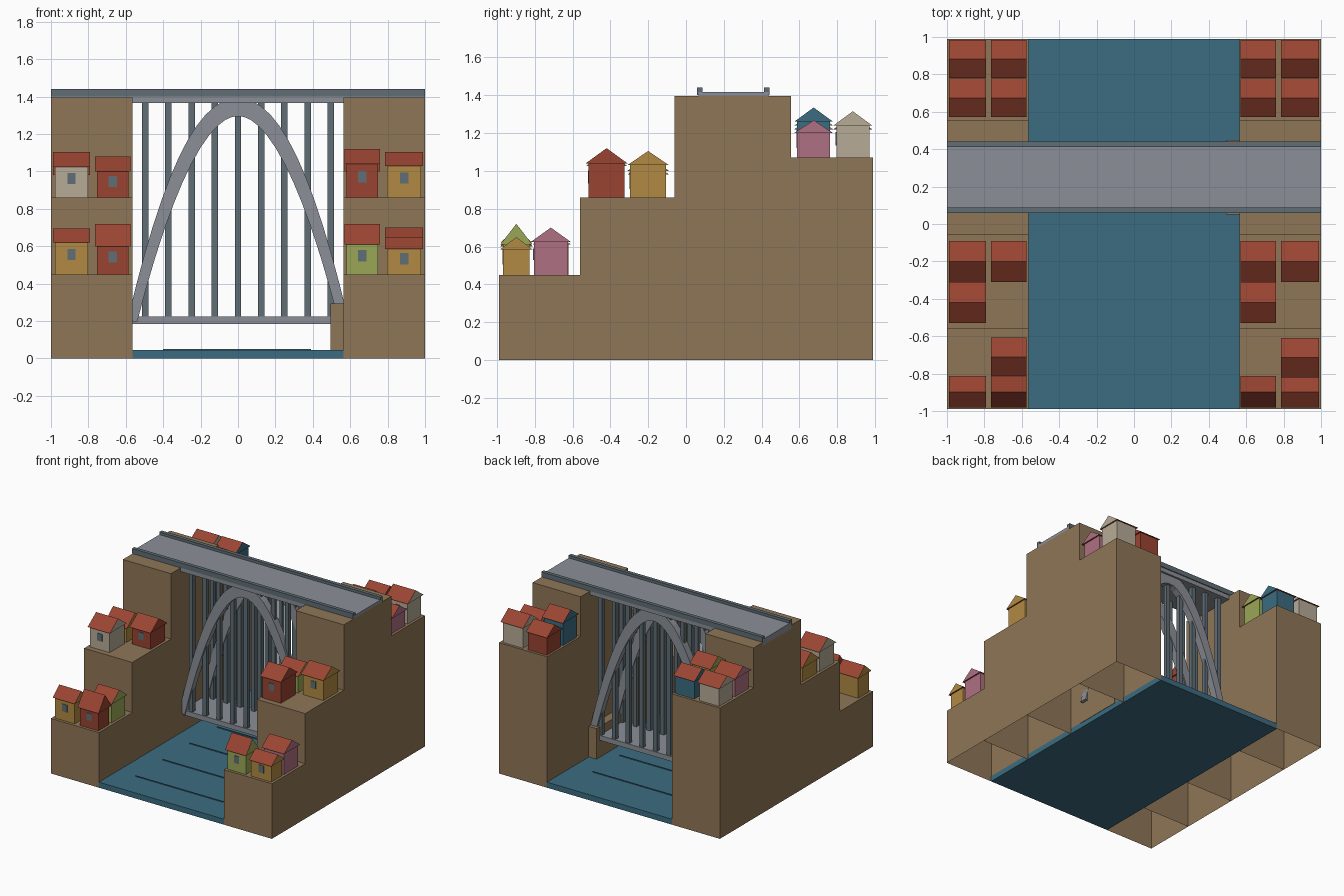
import bpy, bmesh
from mathutils import Vector

cube = bpy.data.objects.get("Cube")
if cube:
    bpy.data.objects.remove(cube, do_unlink=True)


def material(name, hex_code):
    def linear(i):
        c = int(hex_code[i:i + 2], 16) / 255
        return c / 12.92 if c < 0.04045 else ((c + 0.055) / 1.055) ** 2.4
    mat = bpy.data.materials.new(name)
    mat.use_nodes = True
    color = (linear(0), linear(2), linear(4), 1)
    mat.diffuse_color = color
    mat.node_tree.nodes["Principled BSDF"].inputs["Base Color"].default_value = color
    return mat


EARTH = material("earth brown", "8F7657")
WATER = material("river teal", "3C6C81")
STONE = material("bridge grey", "8B8F96")
STEEL = material("slate grey", "606E76")
BRICK = material("brick red", "9A4431")
OCHRE = material("ochre", "B18A42")
CREAM = material("cream", "B7AB97")
PINK = material("rose pink", "AF7082")
GREEN = material("leaf green", "9AA757")


def finish(name, bm, *mats):
    bmesh.ops.recalc_face_normals(bm, faces=bm.faces)
    mesh = bpy.data.meshes.new(name)
    bm.to_mesh(mesh)
    bm.free()
    for m in mats:
        mesh.materials.append(m)
    obj = bpy.data.objects.new(name, mesh)
    bpy.context.scene.collection.objects.link(obj)
    return obj


def box(name, mat, x, y, z, open_bottom=False):
    """Box from (low, high) ranges on each axis."""
    bm = bmesh.new()
    bmesh.ops.create_cube(bm, size=1)
    for v in bm.verts:
        v.co = Vector([r[0] + (c + 0.5) * (r[1] - r[0]) for r, c in zip((x, y, z), v.co)])
    finished = finish(name, bm, mat)
    if open_bottom:
        bm = bmesh.new()
        bm.from_mesh(finished.data)
        bottom = [f for f in bm.faces if f.normal.z < -0.5]
        bmesh.ops.delete(bm, geom=bottom, context="FACES")
        bm.to_mesh(finished.data)
        bm.free()
    return finished


def span(center, width):
    return center - width / 2, center + width / 2


# Terraced cliffs on both banks, hollow underneath
TERRACES = [(-0.99, -0.56, 0.45), (-0.56, -0.06, 0.86),
            (-0.06, 0.555, 1.395), (0.555, 0.99, 1.07)]
for side, xs in (("right", (-1, -0.565)), ("left", (0.565, 1))):
    for i, (y0, y1, top) in enumerate(TERRACES):
        box(f"{side}_terrace_{i + 1}", EARTH, xs, (y0, y1), (0, top), True)

# River with thin ripples
box("river", WATER, (-0.567, 0.567), (-0.99, 0.99), (0, 0.045))
for i in range(5):
    box(f"ripple_{i + 1}", WATER, (-0.4, 0.39), span(-0.75 + 0.35 * i, 0.005), (0.04, 0.052))

# Bridge deck, kerbs, lower platform and rock footing
box("bridge_deck", STONE, (-1, 1), (0.065, 0.435), (1.365, 1.418))
for name, y in (("front_kerb", 0.073), ("back_kerb", 0.427)):
    box(name, STEEL, (-1, 1), span(y, 0.03), (1.4, 1.44))
box("lower_platform", STONE, (-0.565, 0.5), (0.09, 0.41), (0.185, 0.225))
box("rock_footing", EARTH, (0.495, 0.57), (0.05, 0.45), (0.04, 0.295))


def arch(name, y0, y1, steps=24):
    """Parabolic rib, thicker at the crown than at the feet."""
    bm = bmesh.new()
    rings = []
    for i in range(steps + 1):
        t = -1 + 2 * i / steps
        center = Vector((0.565 * t, 0, 1.345 - 1.145 * t * t))
        normal = Vector((2.29 * t, 0, 0.565)).normalized()
        half = 0.05 - 0.024 * abs(t)
        ring = []
        for y, s in ((y0, 1), (y1, 1), (y1, -1), (y0, -1)):
            p = center + normal * half * s
            ring.append(bm.verts.new((p.x, y, min(p.z, 1.39))))
        rings.append(ring)
    for a, b in zip(rings, rings[1:]):
        for k in range(4):
            n = (k + 1) % 4
            bm.faces.new((a[k], a[n], b[n], b[k]))
    bm.faces.new(rings[0])
    bm.faces.new(rings[-1])
    finish(name, bm, STONE)


arch("front_arch", 0.08, 0.14)
arch("back_arch", 0.36, 0.42)

# Two rows of columns between platform and deck
for row, y in (("front", 0.115), ("back", 0.385)):
    for i in range(9):
        box(f"{row}_column_{i + 1}", STEEL, span(-0.496 + 0.124 * i, 0.034),
            span(y, 0.034), (0.22, 1.37))


def house(label, wall, x, y, width, depth, base, eave, peak):
    """Walls, a gabled roof with wall-coloured ends and one front window."""
    wall_depth = depth - 0.03
    box(f"{label}_walls", wall, span(x, width - 0.022), span(y, wall_depth), (base, eave + 0.002))
    bm = bmesh.new()
    ends = []
    for px in span(x, width):
        ends.append([bm.verts.new((px, y - depth / 2, eave)),
                     bm.verts.new((px, y + depth / 2, eave)),
                     bm.verts.new((px, y, peak))])
    a, b = ends
    for end in ends:
        bm.faces.new(end).material_index = 1
    for k in range(3):
        n = (k + 1) % 3
        bm.faces.new((a[k], a[n], b[n], b[k]))
    finish(f"{label}_roof", bm, BRICK, wall)
    front = y - wall_depth / 2
    mid = base + 0.62 * (eave - base)
    box(f"{label}_window", STEEL, span(x, 0.045), (front - 0.004, front + 0.002), span(mid, 0.06))


# Houses: wall colour, column, y, depth, base, eave, peak
COLUMNS = {"outer_right": (-0.89, 0.2), "inner_right": (-0.67, 0.19),
           "inner_left": (0.665, 0.19), "outer_left": (0.888, 0.204)}
HOUSES = [
    (OCHRE, "outer_right", -0.897, 0.17, 0.45, 0.62, 0.695),
    (BRICK, "inner_right", -0.897, 0.17, 0.45, 0.60, 0.72),
    (GREEN, "inner_right", -0.71, 0.205, 0.45, 0.61, 0.69),
    (GREEN, "inner_left", -0.897, 0.17, 0.45, 0.61, 0.72),
    (OCHRE, "outer_left", -0.897, 0.17, 0.45, 0.585, 0.65),
    (PINK, "outer_left", -0.715, 0.21, 0.45, 0.625, 0.70),
    (CREAM, "outer_right", -0.42, 0.22, 0.86, 1.025, 1.105),
    (OCHRE, "outer_right", -0.20, 0.22, 0.86, 0.98, 1.07),
    (BRICK, "inner_right", -0.20, 0.22, 0.86, 1.0, 1.08),
    (BRICK, "inner_left", -0.42, 0.22, 0.86, 1.04, 1.12),
    (GREEN, "inner_left", -0.20, 0.22, 0.86, 1.0, 1.08),
    (OCHRE, "outer_left", -0.20, 0.22, 0.86, 1.03, 1.105),
    (PINK, "outer_right", 0.675, 0.205, 1.07, 1.22, 1.29),
    (CREAM, "outer_right", 0.882, 0.205, 1.07, 1.22, 1.29),
    (GREEN, "inner_right", 0.675, 0.205, 1.07, 1.24, 1.31),
    (WATER, "inner_right", 0.882, 0.205, 1.07, 1.22, 1.29),
    (WATER, "inner_left", 0.675, 0.205, 1.07, 1.26, 1.335),
    (BRICK, "inner_left", 0.882, 0.205, 1.07, 1.22, 1.29),
    (PINK, "outer_left", 0.675, 0.205, 1.07, 1.2, 1.268),
    (CREAM, "outer_left", 0.882, 0.205, 1.07, 1.24, 1.315),
]
for i, (wall, column, y, depth, base, eave, peak) in enumerate(HOUSES):
    x, width = COLUMNS[column]
    house(f"house_{i + 1}", wall, x, y, width, depth, base, eave, peak)
